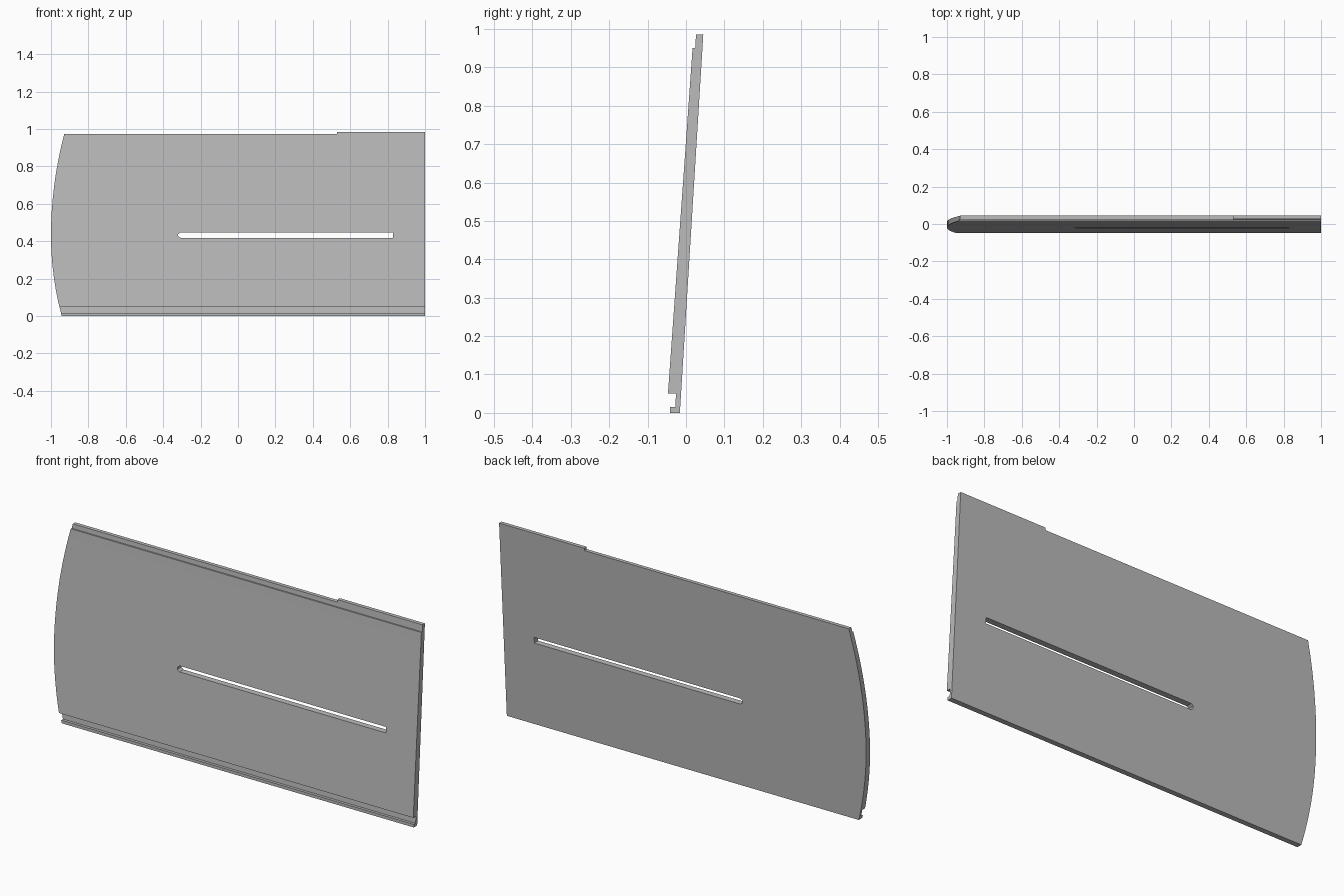
import bpy
import bmesh

cube = bpy.data.objects.get("Cube")
if cube:
    bpy.data.objects.remove(cube, do_unlink=True)

grey = bpy.data.materials.new("plain grey")
grey.use_nodes = True
grey.diffuse_color = (0.5, 0.5, 0.5, 1)
grey.node_tree.nodes["Principled BSDF"].inputs["Base Color"].default_value = (0.5, 0.5, 0.5, 1)


def prism(name, points, offset):
    """Extrude a closed outline of 3D points along an offset."""
    bm = bmesh.new()
    face = bm.faces.new([bm.verts.new(p) for p in points])
    moved = bmesh.ops.extrude_face_region(bm, geom=[face])["geom"]
    bmesh.ops.translate(bm, vec=offset,
                        verts=[v for v in moved if isinstance(v, bmesh.types.BMVert)])
    bmesh.ops.recalc_face_normals(bm, faces=bm.faces[:])
    mesh = bpy.data.meshes.new(name)
    bm.to_mesh(mesh)
    bm.free()
    mesh.materials.append(grey)
    obj = bpy.data.objects.new(name, mesh)
    bpy.context.collection.objects.link(obj)
    return obj


def cut(target, cutter, operation):
    """Apply a boolean and discard the cutter."""
    cutter.hide_render = True
    mod = target.modifiers.new("cut", "BOOLEAN")
    mod.operation, mod.object, mod.solver = operation, cutter, "EXACT"
    bpy.context.view_layer.objects.active = target
    bpy.ops.object.modifier_apply(modifier=mod.name)
    bpy.data.objects.remove(cutter, do_unlink=True)


# Leaning board section with a rebated top lip and a grooved foot
section = [(-0.042, 0), (-0.016, 0), (0.045, 0.985), (0.026, 0.985),
           (0.024, 0.95), (0.017, 0.95), (0.014, 0.905), (-0.047, 0.05),
           (-0.026, 0.05), (-0.028, 0.015), (-0.042, 0.015)]
panel = prism("panel", [(-1.1, y, z) for y, z in section], (2.1, 0, 0))

# Outline with a bowed left end and a raised step on the top edge
outline = [(1, -0.1), (1, 1.1), (0.53, 1.1), (0.53, 0.973)]
rows = 14
for i in range(rows + 1):
    z = 0.973 * (1 - i / rows)
    t = z - 0.43
    outline.append((-1 + (0.24 if t > 0 else 0.31) * t * t, z))
outline.append((-0.94, -0.1))
cut(panel, prism("outline_cutter", [(x, -0.2, z) for x, z in outline], (0, 0.4, 0)),
    "INTERSECT")

# Long through slot, chamfered at the left end and square at the right
slot = [(-0.32, 0.427), (-0.308, 0.418), (0.83, 0.418),
        (0.83, 0.447), (-0.308, 0.447), (-0.32, 0.438)]
cut(panel, prism("slot_cutter", [(x, -0.2, z) for x, z in slot], (0, 0.4, 0)),
    "DIFFERENCE")
